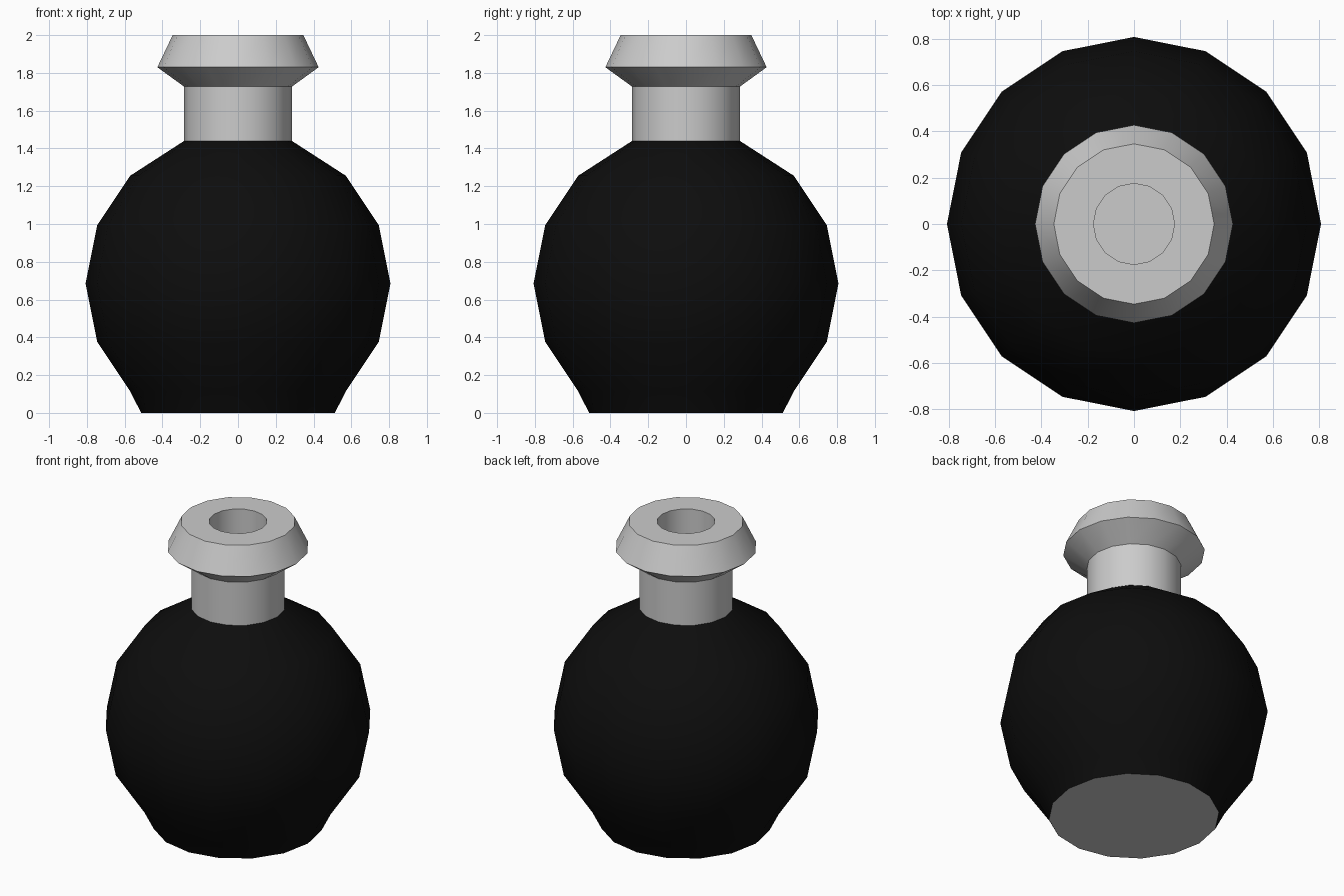
import bpy, bmesh, math

if "Cube" in bpy.data.objects:
    bpy.data.objects.remove(bpy.data.objects["Cube"])

SIDES = 16


def lathe(name, profile, cap_start=False):
    """Revolve (radius, z) points, listed so that faces point outward."""
    bm = bmesh.new()
    rings = []
    for r, z in profile:
        rings.append([bm.verts.new((r * math.cos(math.tau * i / SIDES),
                                    r * math.sin(math.tau * i / SIDES), z))
                      for i in range(SIDES)])
    for a, b in zip(rings, rings[1:]):
        for i in range(SIDES):
            j = (i + 1) % SIDES
            bm.faces.new((a[i], a[j], b[j], b[i]))
    if cap_start:
        bm.faces.new(rings[0][::-1])
    mesh = bpy.data.meshes.new(name)
    bm.to_mesh(mesh)
    bm.free()
    obj = bpy.data.objects.new(name, mesh)
    bpy.context.collection.objects.link(obj)
    bpy.ops.object.select_all(action='DESELECT')
    obj.select_set(True)
    bpy.context.view_layer.objects.active = obj
    bpy.ops.object.shade_smooth_by_angle(angle=math.radians(30))
    return obj


# Round flask body, cut flat at the bottom
R, MID = 0.807, 0.685
arc = [(R * math.cos(math.radians(a)), MID + R * math.sin(math.radians(a)))
       for a in (-45, -22.5, 0, 22.5, 45)]
body = lathe("flask_body", [(0.513, 0)] + arc + [(0.285, 1.44)])
black = bpy.data.materials.new("black")
black.diffuse_color = (0.004, 0.004, 0.004, 1)
black.use_nodes = True
black.node_tree.nodes["Principled BSDF"].inputs["Base Color"].default_value = black.diffuse_color
body.data.materials.append(black)

# Grey base disc
lathe("flask_base", [(0.513, 0), (0.512, 0.001)], cap_start=True)

# Neck with flared lip and inner bore
lathe("neck_and_lip", [(0.285, 1.44), (0.285, 1.727), (0.427, 1.83),
                       (0.346, 2.0), (0.175, 2.0), (0.175, 1.44)])
